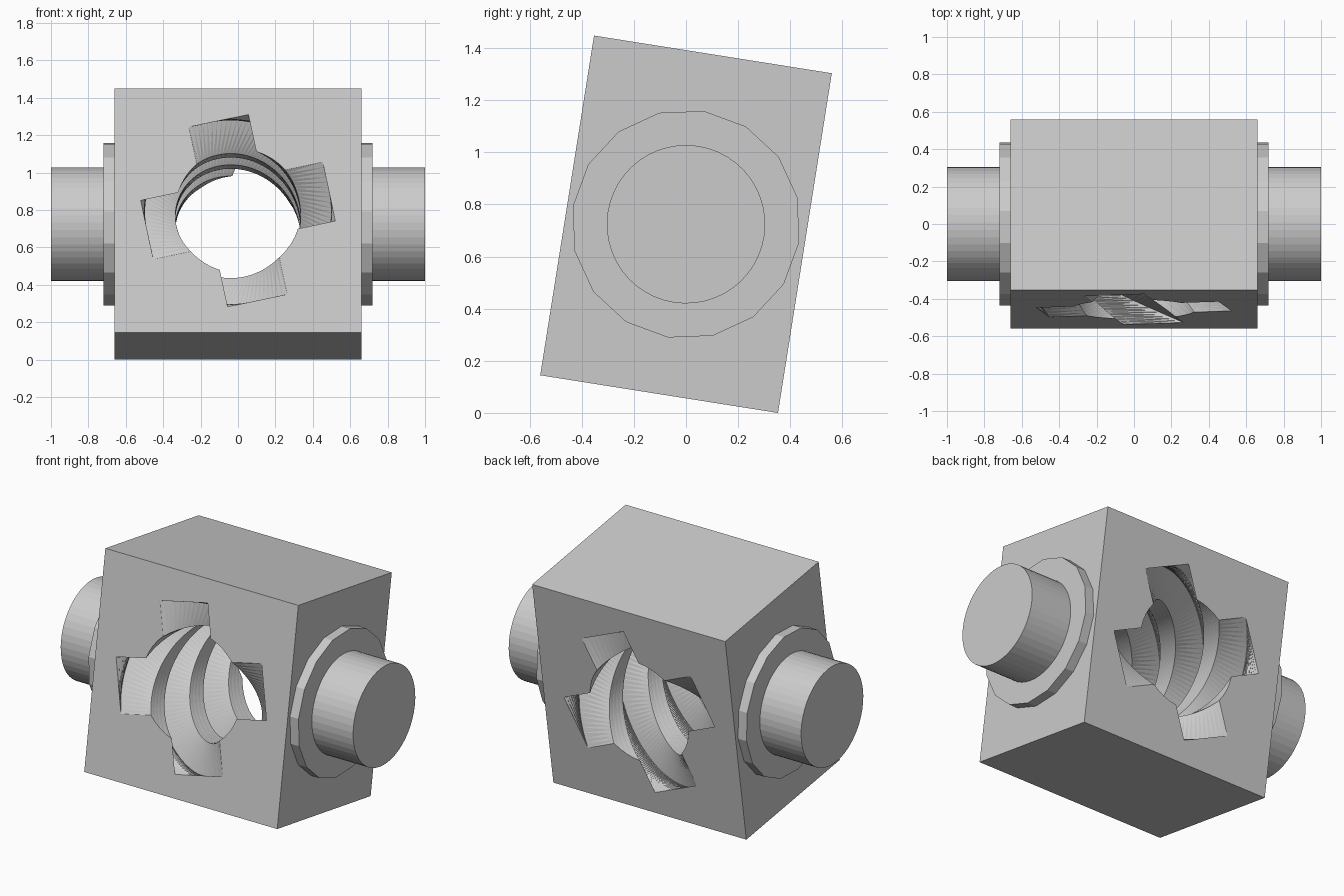
import bpy, bmesh, math
from mathutils import Matrix, Vector

default = bpy.data.objects.get("Cube")
if default:
    bpy.data.objects.remove(default, do_unlink=True)

WIDTH, DEPTH, HEIGHT = 1.32, 0.924, 1.32
PLACE = Matrix.Translation((0, 0, 0.724)) @ Matrix.Rotation(math.radians(-9), 4, 'X')

grey = bpy.data.materials.new("light grey")
grey.use_nodes = True
grey.diffuse_color = (0.6, 0.6, 0.6, 1)
grey.node_tree.nodes["Principled BSDF"].inputs["Base Color"].default_value = (0.6, 0.6, 0.6, 1)


def add_object(name, bm):
    bmesh.ops.recalc_face_normals(bm, faces=bm.faces)
    mesh = bpy.data.meshes.new(name)
    bm.to_mesh(mesh)
    bm.free()
    mesh.materials.append(grey)
    obj = bpy.data.objects.new(name, mesh)
    bpy.context.collection.objects.link(obj)
    obj.matrix_world = PLACE
    return obj


def add_disc(name, sides, radius, x0, x1):
    """Cylinder lying along x, with a vertex pointing up."""
    bm = bmesh.new()
    turn = Matrix.Translation(((x0 + x1) / 2, 0, 0)) @ Matrix.Rotation(math.pi / 2, 4, 'Y')
    bmesh.ops.create_cone(bm, cap_ends=True, segments=sides, radius1=radius,
                          radius2=radius, depth=abs(x1 - x0), matrix=turn)
    return add_object(name, bm)


# Tilted block
bm = bmesh.new()
bmesh.ops.create_cube(bm, size=1, matrix=Matrix.Diagonal((WIDTH, DEPTH, HEIGHT, 1)))
block = add_object("block", bm)

# Cross profile: four arms joined by arcs of the bore
ARM, TIP, BORE = 0.163, 0.497, 0.335
half = math.asin(ARM / BORE)
profile = []
for k in range(4):
    arm = [Vector((ARM, BORE * math.cos(half))), Vector((ARM, TIP)),
           Vector((-ARM, TIP)), Vector((-ARM, BORE * math.cos(half)))]
    for i in range(1, 4):
        a = half + (math.pi / 2 - 2 * half) * i / 4
        arm.append(Vector((-BORE * math.sin(a), BORE * math.cos(a))))
    profile += [Matrix.Rotation(k * math.pi / 2, 2) @ p for p in arm]

# Twisted cutter running from front to back
SLICES, OVER = 72, 3
bm = bmesh.new()
rings = []
for s in range(-OVER, SLICES + OVER + 1):
    t = s / SLICES
    spin = Matrix.Rotation(math.radians(12 - 216 * t), 2)
    ring = []
    for p in profile:
        q = spin @ p
        ring.append(bm.verts.new((q.x, (t - 0.5) * DEPTH + 0.0007, q.y)))
    rings.append(ring)
n = len(profile)
for r0, r1 in zip(rings, rings[1:]):
    for i in range(n):
        j = (i + 1) % n
        bm.faces.new((r0[i], r0[j], r1[j], r1[i]))
bm.faces.new(rings[0])
bm.faces.new(rings[-1])
bmesh.ops.triangulate(bm, faces=bm.faces)
cutter = add_object("twisted_cutter", bm)
cutter.hide_render = True

# Cut the twisted bore through the block
mod = block.modifiers.new("twisted_bore", 'BOOLEAN')
mod.operation = 'DIFFERENCE'
mod.solver = 'EXACT'
mod.object = cutter
bpy.context.view_layer.objects.active = block
bpy.ops.object.modifier_apply(modifier=mod.name)
bpy.data.objects.remove(cutter, do_unlink=True)

# Flanges and shaft stubs on both sides
for side, sign in (("left", 1), ("right", -1)):
    add_disc(side + "_flange", 16, 0.44, sign * WIDTH / 2, sign * 0.718)
    add_disc(side + "_shaft", 48, 0.304, sign * 0.718, sign * 1.0)
